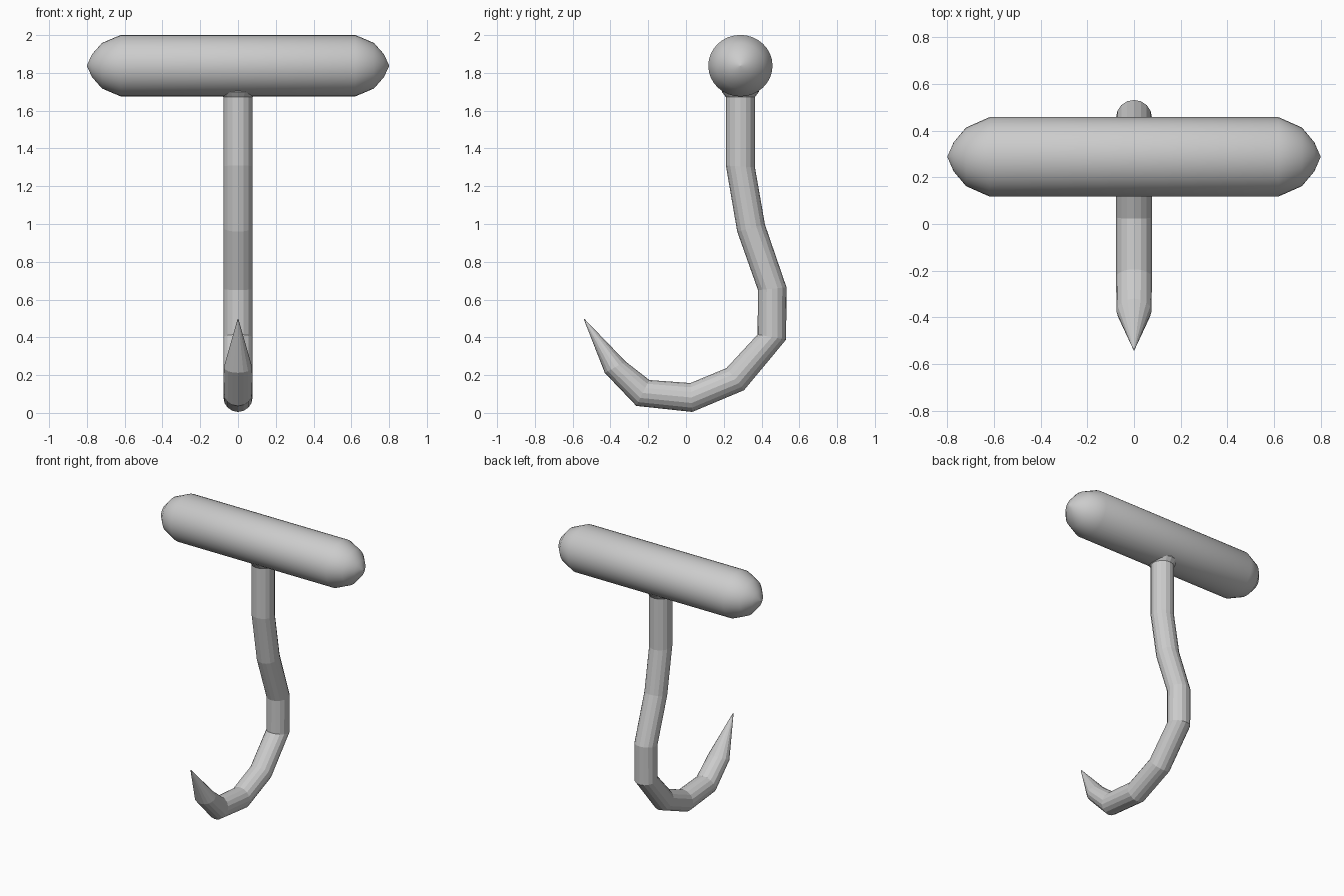
import bpy, bmesh
from math import cos, sin, tau
from mathutils import Vector

if "Cube" in bpy.data.objects:
    bpy.data.objects.remove(bpy.data.objects["Cube"])


def loft(name, rings, smooth):
    """Skin a list of closed rings and cap both ends."""
    bm = bmesh.new()
    loops = [[bm.verts.new(p) for p in ring] for ring in rings]
    n = len(loops[0])
    for a, b in zip(loops, loops[1:]):
        for i in range(n):
            j = (i + 1) % n
            bm.faces.new((a[i], a[j], b[j], b[i]))
    bm.faces.new(loops[0])
    bm.faces.new(loops[-1])
    bmesh.ops.recalc_face_normals(bm, faces=bm.faces)
    mesh = bpy.data.meshes.new(name)
    bm.to_mesh(mesh)
    bm.free()
    obj = bpy.data.objects.new(name, mesh)
    bpy.context.collection.objects.link(obj)
    bpy.context.view_layer.objects.active = obj
    obj.select_set(True)
    if smooth:
        bpy.ops.object.shade_smooth_by_angle(angle=0.8)
    obj.select_set(False)
    return obj


def ring(center, u, v, n):
    return [center + u * cos(tau * i / n) + v * sin(tau * i / n) for i in range(n)]


# Handle: rounded grip along x, mirrored end profile of (x, relative radius)
end = [(0.80, 0.01), (0.773, 0.37), (0.72, 0.74), (0.62, 1.0)]
profile = [(-x, r) for x, r in end] + end[::-1]
loft("handle", [ring(Vector((x, 0.288, 1.838)), Vector((0, 0.17 * r, 0)),
                     Vector((0, 0, 0.163 * r)), 32) for x, r in profile], True)

# Hook: each section given by inner and outer edge (y, z) and half width in x
sections = [
    ((0.19, 1.74), (0.386, 1.74), 0.098),
    ((0.19, 1.70), (0.386, 1.70), 0.098),
    ((0.211, 1.672), (0.365, 1.672), 0.077),
    ((0.211, 1.31), (0.365, 1.30), 0.077),
    ((0.271, 0.96), (0.418, 0.997), 0.077),
    ((0.381, 0.65), (0.532, 0.665), 0.077),
    ((0.379, 0.415), (0.53, 0.388), 0.077),
    ((0.214, 0.237), (0.307, 0.12), 0.077),
    ((0.023, 0.158), (0.033, 0.005), 0.077),
    ((-0.194, 0.174), (-0.263, 0.037), 0.077),
    ((-0.32, 0.272), (-0.43, 0.212), 0.075),
    ((-0.538, 0.498), (-0.542, 0.498), 0.002),
]
rings = []
for a, b, w in sections:
    p, q = Vector((0, *a)), Vector((0, *b))
    rings.append(ring((p + q) / 2, Vector((w, 0, 0)), (q - p) / 2, 16))
loft("hook", rings, False)
